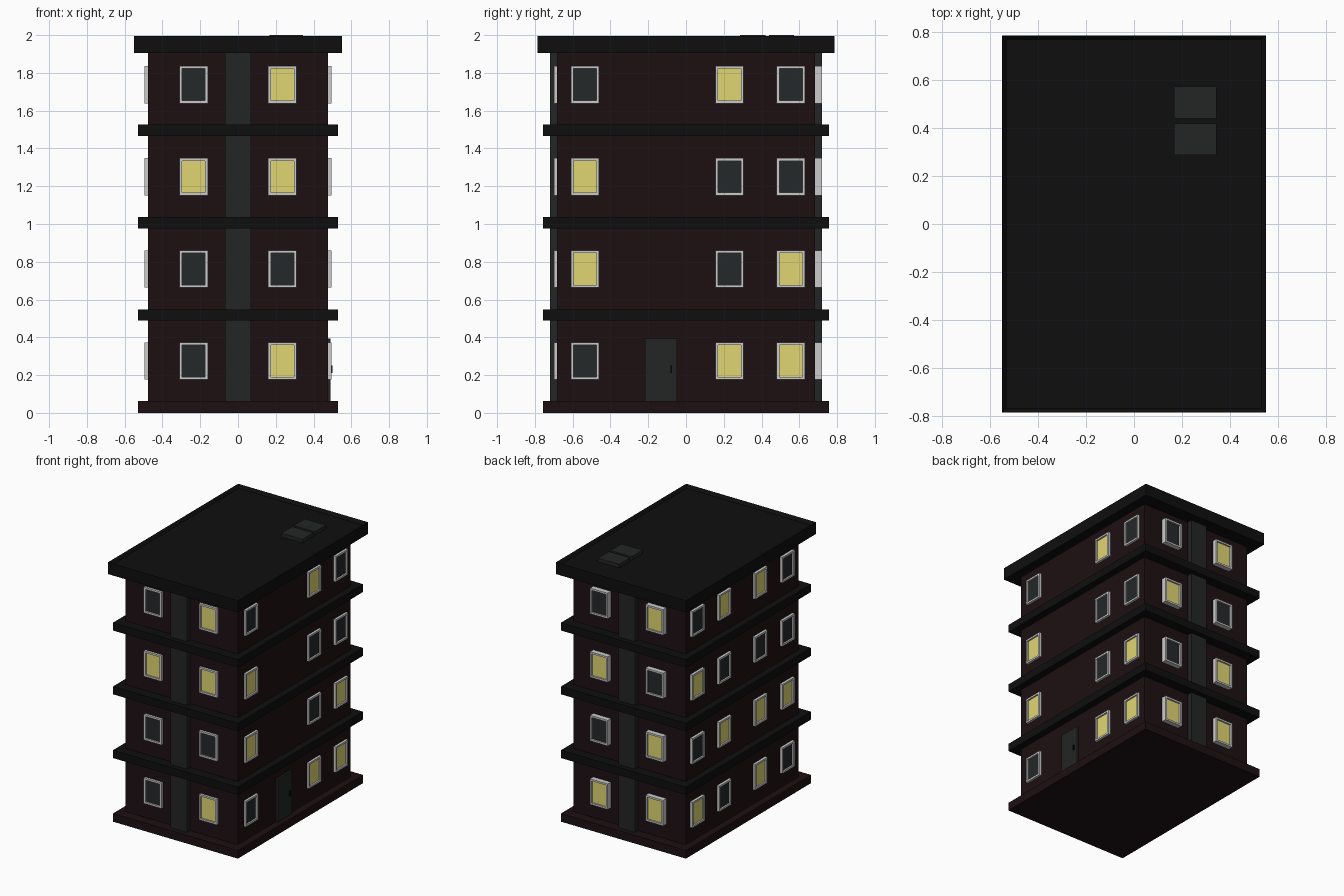
import bpy, bmesh
from mathutils import Matrix, Vector

if "Cube" in bpy.data.objects:
    bpy.data.objects.remove(bpy.data.objects["Cube"])


def material(name, r, g, b):
    m = bpy.data.materials.new(name)
    m.diffuse_color = (r, g, b, 1)
    m.use_nodes = True
    m.node_tree.nodes["Principled BSDF"].inputs["Base Color"].default_value = m.diffuse_color
    return m


BRICK = material("dark_brick", 0.012, 0.005, 0.006)
BLACK = material("black_trim", 0.0045, 0.0045, 0.0045)
GREY = material("charcoal", 0.017, 0.018, 0.018)
GLASS = material("dark_glass", 0.018, 0.021, 0.022)
LIT = material("lit_glass", 0.75, 0.67, 0.17)
FRAME = material("frame_grey", 0.55, 0.53, 0.53)


def boxes(name, mat, *bounds):
    """One object made of boxes given as (x0, x1, y0, y1, z0, z1)."""
    bm = bmesh.new()
    for b in bounds:
        lo, hi = Vector(b[0::2]), Vector(b[1::2])
        bmesh.ops.create_cube(bm, size=1, matrix=Matrix.Translation((lo + hi) / 2)
                              @ Matrix.Diagonal((hi - lo).to_4d()))
    me = bpy.data.meshes.new(name)
    bm.to_mesh(me)
    bm.free()
    me.materials.append(mat)
    ob = bpy.data.objects.new(name, me)
    bpy.context.collection.objects.link(ob)
    return ob


WX, WY = 0.476, 0.682      # wall half sizes
PITCH = 0.489              # storey height

# Walls, plinth, storey bands
boxes("walls", BRICK, (-WX, WX, -WY, WY, 0.03, 1.93))
boxes("plinth", BRICK, (-0.53, 0.53, -0.758, 0.758, 0, 0.063))
for i in range(3):
    z = 0.488 + i * PITCH
    boxes(f"storey_band_{i + 1}", BLACK, (-0.53, 0.53, -0.758, 0.758, z, z + 0.06))

# Roof slab with a raised rim
RX, RY, RW = 0.55, 0.787, 0.025
roof = boxes("roof", BLACK, (-RX, RX, -RY, RY, 1.904, 1.996))
bm = bmesh.new()
bm.from_mesh(roof.data)
top = max(bm.faces, key=lambda f: f.calc_center_median().z)
bmesh.ops.inset_region(bm, faces=[top], thickness=RW)
for v in top.verts:
    v.co.z -= 0.024
bm.to_mesh(roof.data)
bm.free()

# Roof hatches
for i, (y0, y1) in enumerate(((0.287, 0.42), (0.44, 0.573))):
    boxes(f"roof_hatch_{i + 1}", GREY, (0.166, 0.345, y0, y1, 1.96, 2.0))

# Central pilasters on front and back
for name, s in (("front", -1), ("back", 1)):
    ys = sorted((s * 0.66, s * 0.72))
    boxes(f"{name}_pilaster", GREY, (-0.07, 0.07, *ys, 0.06, 1.92))

# Door and handle on the right side
boxes("door", GREY, (0.46, 0.49, -0.217, -0.048, 0.06, 0.393))
boxes("door_handle", BLACK, (0.485, 0.5, -0.083, -0.073, 0.21, 0.25))


def window(name, axis, sign, u, z, depth, lit):
    """Framed window on a wall facing the given axis, centred at (u, z)."""
    wall = (WX, WY)[axis]

    def part(u0, u1, z0, z1, d):
        n = sorted((sign * (wall - 0.01), sign * (wall + d)))
        return (*n, u0, u1, z0, z1) if axis == 0 else (u0, u1, *n, z0, z1)

    w, h, t = 0.075, 0.0985, 0.014
    boxes(name + "_frame", FRAME,
          part(u - w, u - w + t, z - h, z + h, depth),
          part(u + w - t, u + w, z - h, z + h, depth),
          part(u - w + t, u + w - t, z - h, z - h + t, depth),
          part(u - w + t, u + w - t, z + h - t, z + h, depth))
    boxes(name + "_pane", LIT if lit else GLASS,
          part(u - w + t, u + w - t, z - h + t, z + h - t, depth - 0.012))


# Windows: lit pattern per storey from the ground up, 1 = lit
WALLS = {
    "front": (1, -1, 0.018, (-0.235, 0.235), ("01", "00", "11", "01")),
    "back": (1, 1, 0.038, (0.235, -0.235), ("11", "01", "10", "01")),
    "right": (0, 1, 0.018, (-0.535, 0.23, 0.555), ("011", "101", "100", "010")),
    "left": (0, -1, 0.02, (0.555, 0.23, -0.205, -0.535),
             ("1010", "0111", "1000", "0110")),
}
for side, (axis, sign, depth, columns, pattern) in WALLS.items():
    for floor, row in enumerate(pattern):
        for c, u in enumerate(columns):
            window(f"{side}_window_{floor + 1}_{c + 1}", axis, sign, u,
                   0.275 + floor * 0.4875, depth, row[c] == "1")
